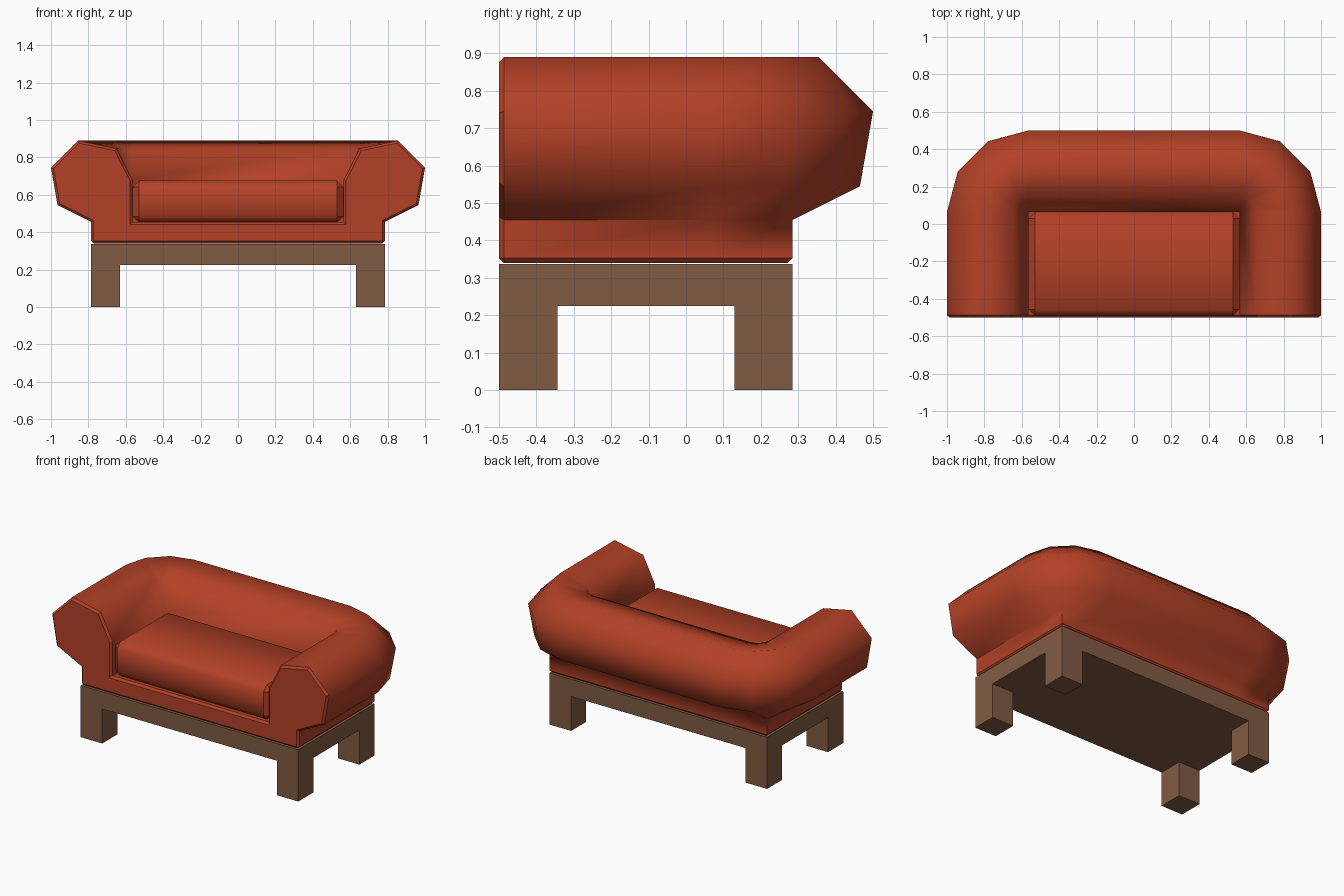
import bpy, bmesh, math
from mathutils import Vector

if "Cube" in bpy.data.objects:
    bpy.data.objects.remove(bpy.data.objects["Cube"])


def material(name, rgb):
    m = bpy.data.materials.new(name)
    m.diffuse_color = (*rgb, 1)
    m.use_nodes = True
    m.node_tree.nodes["Principled BSDF"].inputs["Base Color"].default_value = m.diffuse_color
    return m


RED = material("red upholstery", (0.45, 0.053, 0.020))
WOOD = material("brown wood", (0.220, 0.105, 0.057))


def finish(bm, name, mat):
    me = bpy.data.meshes.new(name)
    bm.to_mesh(me)
    bm.free()
    me.materials.append(mat)
    ob = bpy.data.objects.new(name, me)
    bpy.context.collection.objects.link(ob)
    return ob


def box_mesh(x0, x1, y0, y1, z0, z1):
    bm = bmesh.new()
    bmesh.ops.create_cube(bm, size=1)
    for v in bm.verts:
        v.co = Vector(((x0 + x1) / 2 + v.co.x * (x1 - x0),
                       (y0 + y1) / 2 + v.co.y * (y1 - y0),
                       (z0 + z1) / 2 + v.co.z * (z1 - z0)))
    return bm


# Wooden frame with four square legs
finish(box_mesh(-.785, .785, -.5, .285, .225, .337), "wooden_frame", WOOD)
for sx, side in ((-1, "left"), (1, "right")):
    xs = sorted((sx * .63, sx * .785))
    for y0, y1, end in ((-.5, -.343, "front"), (.13, .285, "back")):
        finish(box_mesh(*xs, y0, y1, 0, .225), f"{end}_{side}_leg", WOOD)

# Sofa body: roll profile (distance from inner wall, height) swept round a U
CX, CY, FRONT = .565, .065, -.5
profile = [(.22, .34), (.22, .455), (.40, .545), (.435, .745),
           (.29, .89), (.085, .848), (0, .68), (0, .455)]


def station(deg, front=False):
    a = math.radians(deg)
    pts = []
    for i, (r, z) in enumerate(profile):
        if i < 2 and 0 < deg < 90:      # base keeps a square corner
            pts.append(Vector((CX + r, CY + r, z)))
        else:
            pts.append(Vector((CX + r * math.cos(a),
                               FRONT if front else CY + r * math.sin(a), z)))
    return pts


half = [station(0, True)] + [station(d) for d in (0, 30, 60, 90)]
mirrored = [[Vector((-p.x, p.y, p.z)) for p in s] for s in reversed(half)]
bm = bmesh.new()
rings = [[bm.verts.new(p) for p in s] for s in half + mirrored]
for a, b in zip(rings, rings[1:]):
    for i in range(len(profile) - 1):
        bm.faces.new((a[i], b[i], b[i + 1], a[i + 1]))
bm.faces.new(rings[0] + rings[-1][::-1])                # front
bm.faces.new([r[0] for r in rings])                     # underside
bm.faces.new([r[-1] for r in rings])                    # seat deck
bmesh.ops.remove_doubles(bm, verts=bm.verts, dist=1e-4)
bmesh.ops.dissolve_degenerate(bm, dist=1e-5, edges=bm.edges)
bmesh.ops.recalc_face_normals(bm, faces=bm.faces)

# Narrow chamfer round the front and underside
rim = [e for e in bm.edges if all(v.co.y < FRONT + .001 for v in e.verts)
       or all(v.co.z < .341 for v in e.verts)]
bmesh.ops.bevel(bm, geom=rim, offset=.013, offset_type='OFFSET', segments=1,
                affect='EDGES', clamp_overlap=True)
bmesh.ops.recalc_face_normals(bm, faces=bm.faces)
for f in bm.faces:
    f.smooth = True
for e in bm.edges:
    near_rim = (all(v.co.y < FRONT + .03 for v in e.verts)
                or all(v.co.z < .365 for v in e.verts))
    e.smooth = not (near_rim or e.calc_face_angle(0) > math.radians(60))
finish(bm, "sofa_body", RED)

# Seat cushion: chamfered block, smooth front to back with crisp ends
bm = box_mesh(-.563, .563, -.492, .065, .45, .677)
bmesh.ops.bevel(bm, geom=bm.edges[:], offset=.035, segments=1, affect='EDGES')
for f in bm.faces:
    f.smooth = True
for e in bm.edges:
    e.smooth = all(abs(f.normal.x) < .3 for f in e.link_faces)
finish(bm, "seat_cushion", RED)
